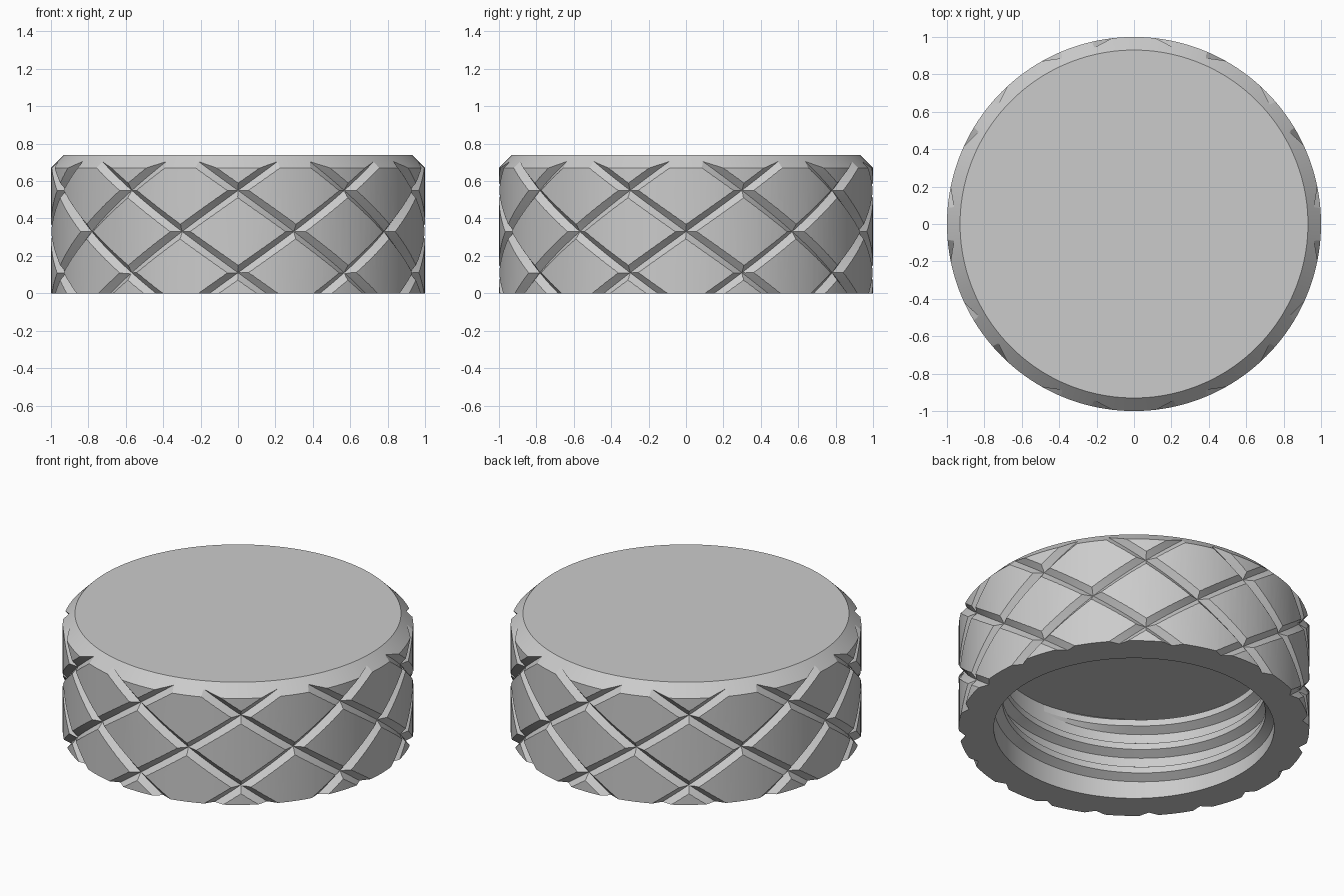
import bpy, bmesh
from math import sin, cos, pi, tau, radians

cube = bpy.data.objects.get("Cube")
if cube:
    bpy.data.objects.remove(cube, do_unlink=True)

HEIGHT, CHAMFER, BORE, CEILING = 0.74, 0.07, 0.80, 0.51
GROOVES, DEPTH, HALF_WIDTH = 10, 0.034, 0.05   # half width is measured around the rim
LEAD = 4.4                                     # groove climb per full turn
PITCH, RIDGE = 0.155, 0.05                     # inner thread

grey = bpy.data.materials.new("plain grey")
grey.use_nodes = True
grey.diffuse_color = (0.6, 0.6, 0.6, 1)
grey.node_tree.nodes["Principled BSDF"].inputs["Base Color"].default_value = (0.6, 0.6, 0.6, 1)


def make_object(name, bm):
    bmesh.ops.recalc_face_normals(bm, faces=bm.faces)
    mesh = bpy.data.meshes.new(name)
    bm.to_mesh(mesh)
    bm.free()
    mesh.materials.append(grey)
    obj = bpy.data.objects.new(name, mesh)
    bpy.context.collection.objects.link(obj)
    return obj


def point(radius, angle, z):
    return radius * cos(angle), radius * sin(angle), z


def sweep(bm, sections):
    """Skin a closed solid through a list of cross-sections."""
    rings = [[bm.verts.new(p) for p in s] for s in sections]
    for a, b in zip(rings, rings[1:]):
        for i in range(len(a)):
            j = (i + 1) % len(a)
            bm.faces.new((a[i], a[j], b[j], b[i]))
    bm.faces.new(rings[0])
    bm.faces.new(rings[-1])


def activate(obj):
    bpy.ops.object.select_all(action="DESELECT")
    obj.select_set(True)
    bpy.context.view_layer.objects.active = obj


# Cap body: stacked rings from the bore ceiling, around the rim, to the flat top
SIDES = 160
profile = [(BORE, CEILING), (BORE, 0), (1, 0), (1, HEIGHT - CHAMFER), (1 - CHAMFER, HEIGHT)]
bm = bmesh.new()
sweep(bm, [[point(r, tau * i / SIDES, z) for i in range(SIDES)] for r, z in profile])
body = make_object("cap_body", bm)


# Diagonal V grooves, one set for each winding direction
def groove_cutter(direction):
    bm = bmesh.new()
    steps, low, high = 40, -0.1, 0.8
    outer = 1.06
    spread = HALF_WIDTH * (outer - 1 + DEPTH) / DEPTH
    for g in range(GROOVES):
        start = -pi / 2 + tau * g / GROOVES
        sections = []
        for s in range(steps + 1):
            z = low + (high - low) * s / steps
            a = start + direction * tau * (z - 0.11) / LEAD
            sections.append([point(1 - DEPTH, a, z),
                             point(outer, a - spread, z),
                             point(outer, a + spread, z)])
        sweep(bm, sections)
    cutter = make_object("groove_cutter", bm)
    cutter.hide_render = True
    return cutter


for direction in (1, -1):
    cutter = groove_cutter(direction)
    activate(body)
    mod = body.modifiers.new("grooves", "BOOLEAN")
    mod.operation, mod.solver, mod.object = "DIFFERENCE", "EXACT", cutter
    bpy.ops.object.modifier_apply(modifier=mod.name)
    bpy.data.objects.remove(cutter, do_unlink=True)

# Inner screw thread: trapezoid ridge wound up the bore, fading out at both ends
bm = bmesh.new()
turns, per_turn = 2.75, 96
count = int(turns * per_turn)
sections = []
for s in range(count + 1):
    a = tau * s / per_turn
    z = 0.06 + PITCH * s / per_turn
    fade = max(0.02, min(1, s / 10, (count - s) / 10))
    crest = BORE - RIDGE * fade
    root = BORE + 0.01
    sections.append([point(root, a, z - 0.055), point(crest, a, z - 0.02),
                     point(crest, a, z + 0.02), point(root, a, z + 0.055)])
sweep(bm, sections)
thread = make_object("inner_thread", bm)

for obj in (body, thread):
    activate(obj)
    bpy.ops.object.shade_smooth_by_angle(angle=radians(20))
